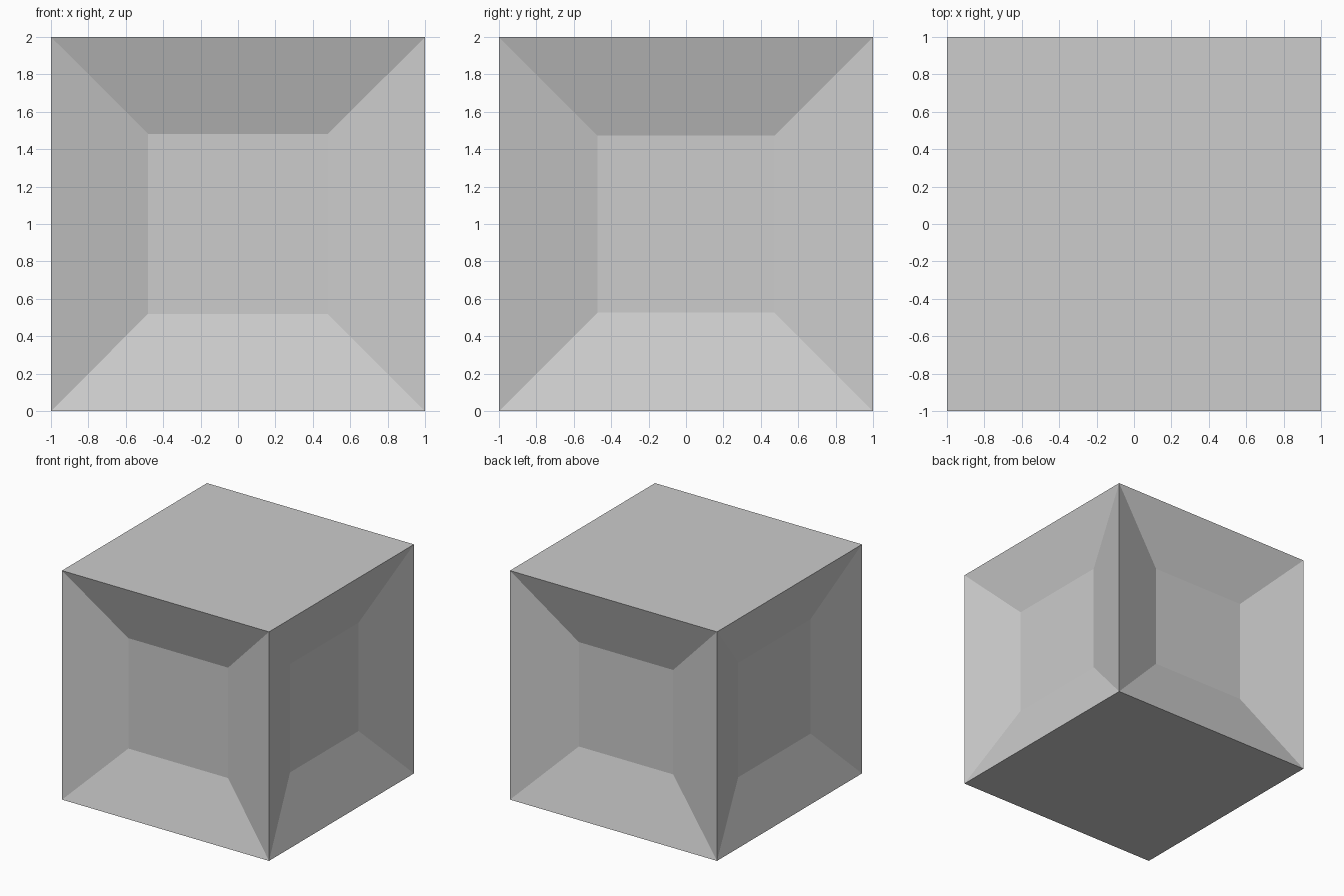
import bpy
import bmesh
from mathutils import Vector

default = bpy.data.objects.get("Cube")
if default:
    bpy.data.objects.remove(default, do_unlink=True)

# Single light grey material
GREY = (0.604, 0.604, 0.604, 1.0)
grey = bpy.data.materials.new("light grey")
grey.use_nodes = True
grey.diffuse_color = GREY
grey.node_tree.nodes["Principled BSDF"].inputs["Base Color"].default_value = GREY

# Side recesses: outward direction, half width of the inner panel, depth
RECESSES = [
    ((0, -1, 0), 0.482, 0.175),  # front
    ((0, 1, 0), 0.456, 0.172),   # back
    ((1, 0, 0), 0.473, 0.166),   # left
    ((-1, 0, 0), 0.5, 0.146),    # right
]

# Block with a sloped recess in each upright side
bm = bmesh.new()
bmesh.ops.create_cube(bm, size=2)
bmesh.ops.translate(bm, verts=bm.verts, vec=(0, 0, 1))
bm.normal_update()
for direction, half, depth in RECESSES:
    side = max(bm.faces, key=lambda f: f.normal.dot(Vector(direction)) * f.calc_area())
    bmesh.ops.inset_individual(bm, faces=[side], thickness=1 - half,
                               depth=-depth, use_even_offset=True)
    bm.normal_update()

mesh = bpy.data.meshes.new("recessed_block")
bm.to_mesh(mesh)
bm.free()
mesh.materials.append(grey)
block = bpy.data.objects.new("recessed_block", mesh)
bpy.context.collection.objects.link(block)
